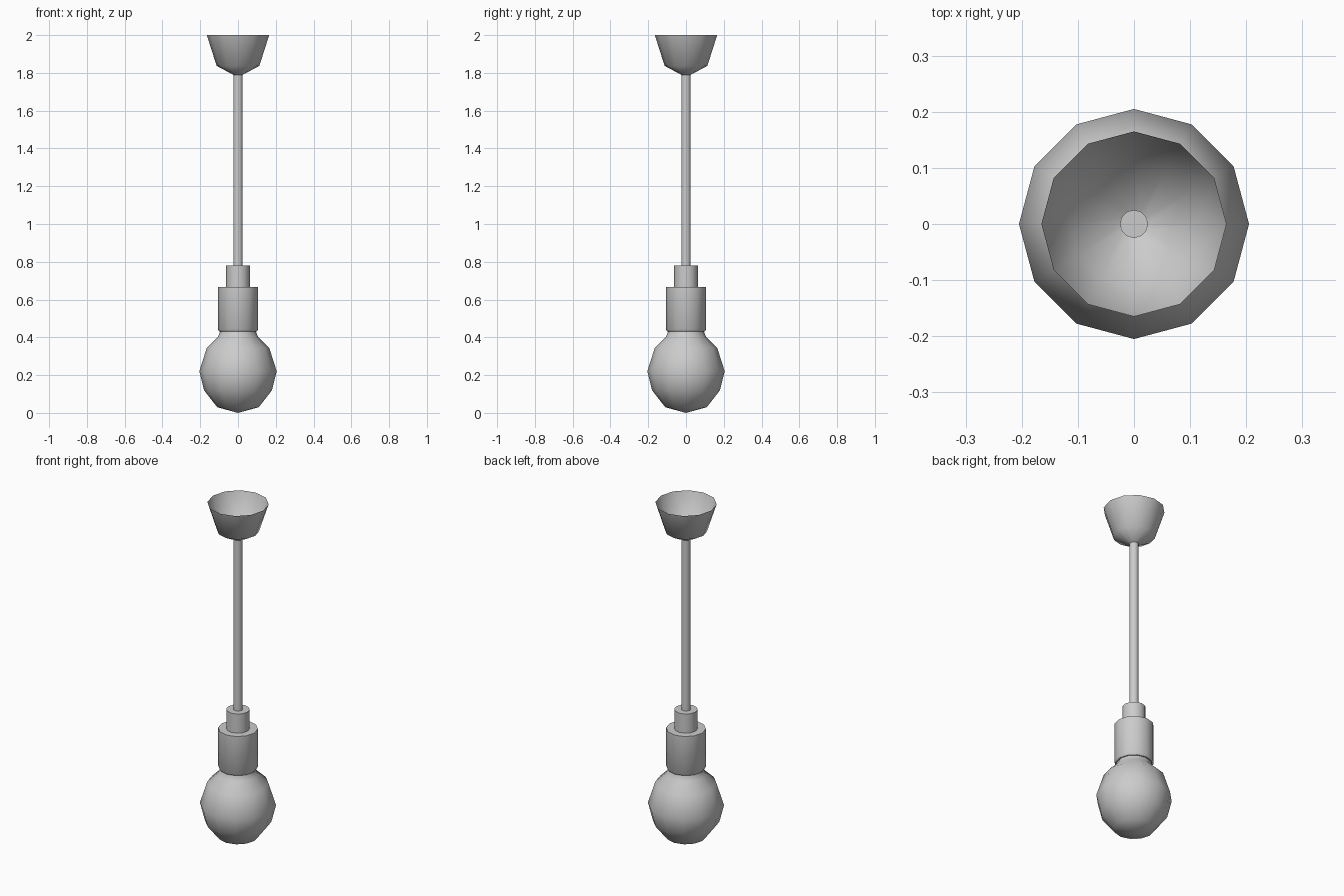
import bpy, bmesh
from math import cos, sin, tau, radians

if "Cube" in bpy.data.objects:
    bpy.data.objects.remove(bpy.data.objects["Cube"])

SIDES = 12


def lathe(name, profile, angle=50):
    """Revolve (radius, z) points about z; radius 0 closes to a pole."""
    bm = bmesh.new()
    rings = []
    for r, z in profile:
        if r == 0:
            rings.append([bm.verts.new((0, 0, z))])
        else:
            rings.append([bm.verts.new((r * cos(tau * i / SIDES), r * sin(tau * i / SIDES), z))
                          for i in range(SIDES)])
    for a, b in zip(rings, rings[1:]):
        for i in range(SIDES):
            j = (i + 1) % SIDES
            quad = [a[i % len(a)], a[j % len(a)], b[j % len(b)], b[i % len(b)]]
            bm.faces.new(list(dict.fromkeys(quad)))
    bm.normal_update()
    mesh = bpy.data.meshes.new(name)
    bm.to_mesh(mesh)
    bm.free()
    obj = bpy.data.objects.new(name, mesh)
    bpy.context.collection.objects.link(obj)
    bpy.ops.object.select_all(action='DESELECT')
    obj.select_set(True)
    bpy.context.view_layer.objects.active = obj
    bpy.ops.object.shade_smooth_by_angle(angle=radians(angle))
    return obj


# Ceiling cup, open at the top
lathe("ceiling_cup", [(0.025, 1.79), (0.113, 1.837), (0.165, 2.0)])

# Hanging cord
lathe("cord", [(0, 0.77), (0.025, 0.77), (0.025, 1.793), (0, 1.793)])

# Stepped lamp holder: wide socket with a narrow collar on top
lathe("lamp_holder", [(0.085, 0.432), (0.1, 0.432), (0.107, 0.442), (0.107, 0.667),
                      (0.063, 0.667), (0.063, 0.78), (0, 0.78)])

# Bulb with a short neck reaching into the holder
lathe("bulb", [(0, 0.003), (0.11, 0.03), (0.18, 0.12), (0.205, 0.22),
               (0.165, 0.345), (0.108, 0.4), (0.092, 0.435), (0.092, 0.46)], angle=70)

# Rest the bulb tip exactly on the floor plane
bulb = bpy.data.objects["bulb"]
for v in bulb.data.vertices:
    if v.co.z < 0.01:
        v.co.z = 0.0
